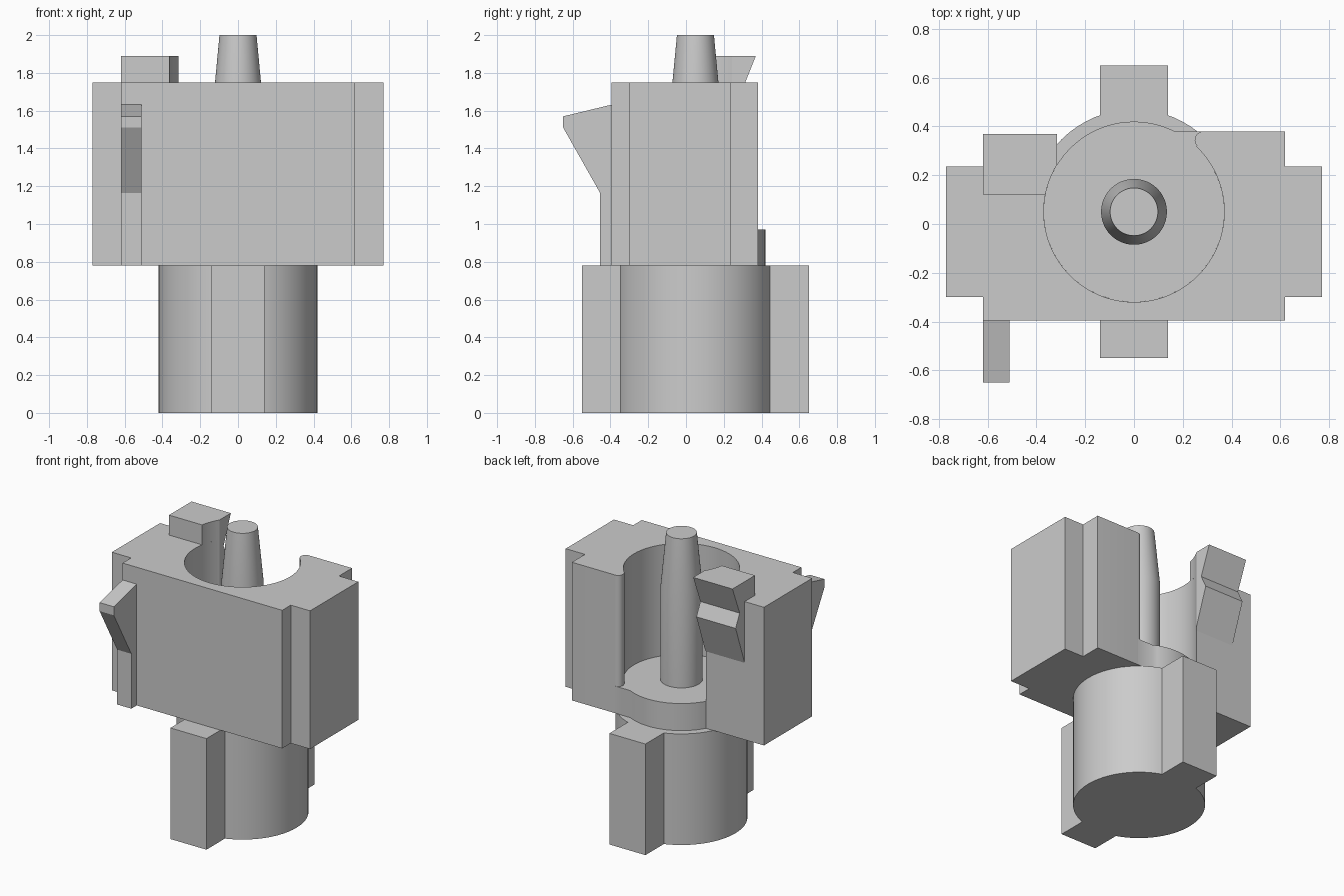
import bpy, bmesh
from math import sin, cos, radians
from mathutils import Vector

old = bpy.data.objects.get("Cube")
if old:
    bpy.data.objects.remove(old, do_unlink=True)

grey = bpy.data.materials.new("light grey plastic")
grey.use_nodes = True
GREY = (0.6, 0.6, 0.6, 1)
grey.diffuse_color = GREY
grey.node_tree.nodes["Principled BSDF"].inputs["Base Color"].default_value = GREY

AXIS_Y = 0.05      # the barrel, bore and pin share this axis
BORE = 0.37


def arc(cx, cy, r, start, end, n):
    """Points along an arc, angles in degrees."""
    angles = [radians(start + (end - start) * i / n) for i in range(n + 1)]
    return [(cx + r * cos(a), cy + r * sin(a)) for a in angles]


def finish(name, bm):
    bmesh.ops.recalc_face_normals(bm, faces=bm.faces)
    mesh = bpy.data.meshes.new(name)
    bm.to_mesh(mesh)
    bm.free()
    mesh.materials.append(grey)
    obj = bpy.data.objects.new(name, mesh)
    bpy.context.collection.objects.link(obj)
    return obj


def prism(name, outline, low, high, along="z"):
    """Extrude an outline: (x, y) along z, or (y, z) along x."""
    bm = bmesh.new()
    place = (lambda p: (p[0], p[1], low)) if along == "z" else (lambda p: (low, p[0], p[1]))
    face = bm.faces.new([bm.verts.new(place(p)) for p in outline])
    grown = bmesh.ops.extrude_face_region(bm, geom=[face])["geom"]
    step = Vector((0, 0, high - low)) if along == "z" else Vector((high - low, 0, 0))
    bmesh.ops.translate(bm, vec=step, verts=[v for v in grown if isinstance(v, bmesh.types.BMVert)])
    return finish(name, bm)


def lathe(name, profile, n=64):
    """Turn (radius, z) points around the shared axis."""
    bm = bmesh.new()
    rings = [[bm.verts.new((x, y, z)) for x, y in arc(0, AXIS_Y, r, 0, 360, n)[:-1]]
             for r, z in profile]
    for a, b in zip(rings, rings[1:]):
        for i in range(n):
            j = (i + 1) % n
            bm.faces.new((a[i], a[j], b[j], b[i]))
    bm.faces.new(rings[0])
    bm.faces.new(rings[-1])
    return finish(name, bm)


def rectangle(x0, x1, y0, y1):
    return [(x0, y0), (x1, y0), (x1, y1), (x0, y1)]


# Lower barrel with a key rib at front and back
lathe("barrel", [(0.42, 0), (0.42, 0.78)])
prism("front_rib", rectangle(-0.14, 0.14, -0.55, -0.2), 0, 0.78)
prism("back_rib", rectangle(-0.14, 0.14, 0.3, 0.65), 0, 0.78)

# Housing wall, wrapped round the bore and open at the back
wall = [(-0.77, 0.235), (-0.77, -0.3), (-0.62, -0.3), (-0.62, -0.395),
        (0.62, -0.395), (0.62, -0.3), (0.77, -0.3), (0.77, 0.235),
        (0.62, 0.235), (0.62, 0.38)]
wall += arc(0.285, 0.344, 0.036, 90, 220, 10)
wall += arc(0, AXIS_Y, BORE, 46, -210, 64)
prism("housing_wall", wall, 0.78, 1.75)

# Bore floor, squared off on the left
floor = arc(0, AXIS_Y, BORE, 63.1, 394, 64) + [(0.285, 0.38)]
prism("bore_floor", floor, 0.78, 0.97)

# Tapered centre pin
lathe("centre_pin", [(0.135, 0.95), (0.135, 1.61), (0.098, 2.0)], 48)

# Front clip with a hooked tip
clip = [(-0.38, 0.78), (-0.455, 0.78), (-0.455, 1.165), (-0.65, 1.51),
        (-0.65, 1.57), (-0.38, 1.635)]
prism("front_clip", clip, -0.62, -0.51, "x")

# Back latch, notched below its head and trimmed to the bore
latch_profile = [(0.12, 1.74), (0.12, 1.89), (0.37, 1.89), (0.29, 1.69),
                 (0.335, 1.6), (0.235, 1.32), (0.21, 1.32), (0.21, 1.74)]
latch = prism("back_latch", latch_profile, -0.62, -0.315, "x")
cutter = lathe("bore_cutter", [(BORE, 1.1), (BORE, 2.2)])
cutter.hide_render = True
cut = latch.modifiers.new("bore", "BOOLEAN")
cut.operation = "DIFFERENCE"
cut.solver = "EXACT"
cut.object = cutter
graph = bpy.context.evaluated_depsgraph_get()
trimmed = bpy.data.meshes.new_from_object(latch.evaluated_get(graph))
latch.modifiers.clear()
latch.data = trimmed
bpy.data.objects.remove(cutter, do_unlink=True)

# Smooth the round faces and keep the corners sharp
for obj in bpy.context.collection.objects:
    if obj.type == "MESH" and grey.name in obj.data.materials:
        bpy.ops.object.select_all(action="DESELECT")
        obj.select_set(True)
        bpy.context.view_layer.objects.active = obj
        bpy.ops.object.shade_smooth_by_angle(angle=radians(25))
